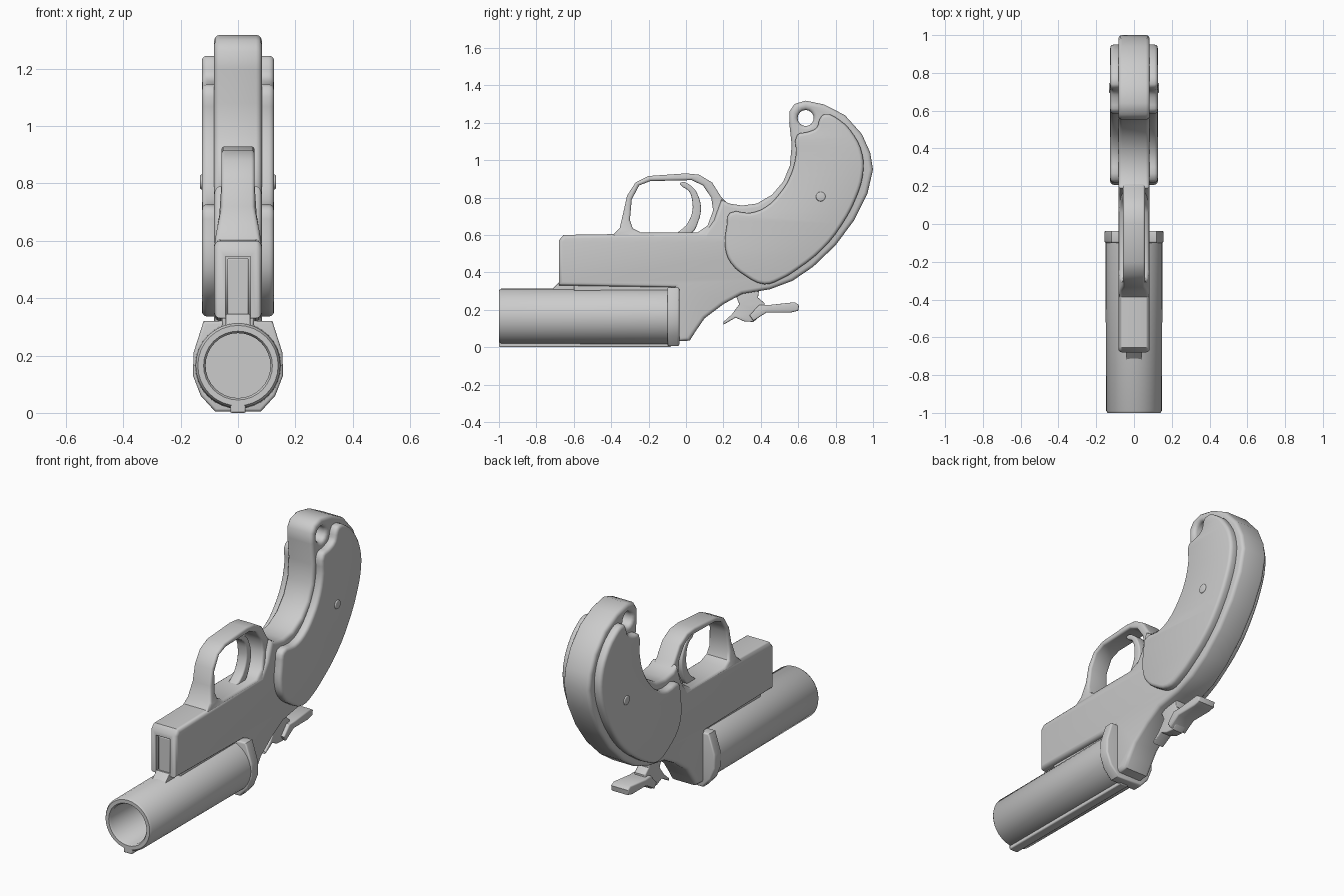
import bpy, bmesh, math
from mathutils import Vector

if "Cube" in bpy.data.objects:
    bpy.data.objects.remove(bpy.data.objects["Cube"])

SIDE = (math.pi / 2, 0, math.pi / 2)   # outline in (y, z), thickness along x
FRONT = (math.pi / 2, 0, 0)            # outline in (x, z), thickness along -y


def finish(obj, angle=40):
    bpy.ops.object.select_all(action='DESELECT')
    obj.select_set(True)
    bpy.context.view_layer.objects.active = obj
    if obj.type == 'CURVE':
        bpy.ops.object.convert(target='MESH')
        obj = bpy.context.object
    bpy.ops.object.transform_apply(location=True, rotation=True, scale=True)
    bm = bmesh.new()
    bm.from_mesh(obj.data)
    bmesh.ops.remove_doubles(bm, verts=bm.verts, dist=0.0005)
    bmesh.ops.recalc_face_normals(bm, faces=bm.faces)
    bm.to_mesh(obj.data)
    bm.free()
    bpy.ops.object.shade_smooth_by_angle(angle=math.radians(angle))
    return obj


def slab(name, outlines, half, bevel, loc=(0, 0, 0), rot=SIDE, smooth=False):
    """Filled outline (later outlines are holes) with rounded rims."""
    cu = bpy.data.curves.new(name, 'CURVE')
    cu.dimensions, cu.fill_mode = '2D', 'BOTH'
    cu.extrude, cu.bevel_depth = half - bevel, bevel
    cu.offset, cu.bevel_resolution, cu.resolution_u = -bevel, 2, 3
    for pts in outlines:
        sp = cu.splines.new('BEZIER' if smooth else 'POLY')
        if smooth:
            sp.bezier_points.add(len(pts) - 1)
            for bp, (a, b) in zip(sp.bezier_points, pts):
                bp.co = (a, b, 0)
                bp.handle_left_type = bp.handle_right_type = 'AUTO'
        else:
            sp.points.add(len(pts) - 1)
            for p, (a, b) in zip(sp.points, pts):
                p.co = (a, b, 0, 1)
        sp.use_cyclic_u = True
    obj = bpy.data.objects.new(name, cu)
    bpy.context.collection.objects.link(obj)
    obj.location, obj.rotation_euler = loc, rot
    return finish(obj)


def box(name, lo, hi, bevel=0.006):
    lo, hi = Vector(lo), Vector(hi)
    bpy.ops.mesh.primitive_cube_add(size=1, location=(lo + hi) / 2)
    obj = bpy.context.object
    obj.name, obj.scale = name, hi - lo
    bpy.ops.object.transform_apply(scale=True)
    if bevel:
        m = obj.modifiers.new('Bevel', 'BEVEL')
        m.width, m.segments = bevel, 2
    return finish(obj)


def circle(cy, cz, r, n):
    return [(cy + r * math.cos(2 * math.pi * i / n), cz + r * math.sin(2 * math.pi * i / n)) for i in range(n)]


# Barrel: hollow lathe along y
bm = bmesh.new()
profile = [(0, -0.2), (0.113, -0.2), (0.113, -0.99), (0.12, -1), (0.14, -1), (0.148, -0.988), (0.151, -0.09), (0, -0.09)]
vs = [bm.verts.new((r, y, 0.165)) for r, y in profile]
es = [bm.edges.new(p) for p in zip(vs, vs[1:])]
bmesh.ops.spin(bm, geom=vs + es, cent=(0, 0, 0.165), axis=(0, 1, 0), angle=2 * math.pi, steps=32)
me = bpy.data.meshes.new('barrel')
bm.to_mesh(me)
bm.free()
barrel = bpy.data.objects.new('barrel', me)
bpy.context.collection.objects.link(barrel)
finish(barrel)
box('barrel_rib', (-0.027, -1, 0), (0.027, -0.08, 0.035))

# Breech plate behind the barrel
half_plate = [(0.08, 0.005), (0.13, 0.06), (0.157, 0.13), (0.155, 0.21), (0.12, 0.32)]
slab('breech_plate', [half_plate + [(-x, z) for x, z in reversed(half_plate)]], 0.032, 0.01, loc=(0, -0.068, 0), rot=FRONT)

# Frame and grip spine in one silhouette with the lanyard hole
frame_outline = [
    (-0.68, 0.33), (-0.68, 0.57), (-0.655, 0.60), (0.1, 0.612), (0.15, 0.68), (0.19, 0.79), (0.23, 0.768),
    (0.3, 0.757), (0.38, 0.768), (0.46, 0.815), (0.52, 0.885), (0.555, 0.97), (0.565, 1.08),
    (0.552, 1.2), (0.553, 1.26), (0.58, 1.30), (0.64, 1.318), (0.74, 1.297), (0.85, 1.24),
    (0.94, 1.14), (0.985, 1.04), (1.0, 0.95), (0.97, 0.82), (0.9, 0.68), (0.8, 0.545), (0.68, 0.43),
    (0.57, 0.355), (0.45, 0.31), (0.3, 0.285), (0.2, 0.23), (0.1, 0.155), (0.055, 0.09),
    (0.02, 0.035), (-0.06, 0.03), (-0.06, 0.32)]
frame = slab('frame', [frame_outline, circle(0.64, 1.225, 0.043, 16)], 0.083, 0.02)

# Slot in the nose of the frame, with the hinge bar inside
cutter = box('slot_cutter', (-0.044, -0.75, 0.25), (0.044, -0.5, 0.545), 0)
cutter.hide_render = True
cutter.hide_set(True)
cut = frame.modifiers.new('Slot', 'BOOLEAN')
cut.operation, cut.object, cut.solver = 'DIFFERENCE', cutter, 'EXACT'
box('hinge_bar', (-0.037, -0.67, 0.3), (0.037, -0.45, 0.54))
slab('hinge_lug', [[(-0.72, 0.305), (-0.68, 0.345), (-0.5, 0.345), (-0.5, 0.305)]], 0.043, 0.004)
box('under_frame_strip', (-0.055, -0.6, 0.3), (0.055, -0.04, 0.335))

# Trigger guard: loop that widens where it meets the frame
guard_outer = [
    (-0.40, 0.59), (-0.355, 0.635), (-0.335, 0.72), (-0.315, 0.81), (-0.27, 0.88), (-0.2, 0.915),
    (0.0, 0.929), (0.07, 0.922), (0.14, 0.88), (0.19, 0.80), (0.24, 0.75), (0.2, 0.59)]
guard_inner = [
    (-0.30, 0.68), (-0.29, 0.79), (-0.25, 0.865), (-0.19, 0.888), (0.03, 0.893), (0.09, 0.865),
    (0.135, 0.80), (0.145, 0.73), (0.115, 0.65), (0.06, 0.612), (-0.24, 0.612), (-0.285, 0.635)]
guard = slab('trigger_guard', [guard_outer, guard_inner], 0.058, 0.012)
for v in guard.data.vertices:
    v.co.x *= 1 + 0.4 * max(0, min(1, (0.72 - v.co.z) / 0.12))
# Clear the frame out of the rear of the finger opening
hole = slab('finger_cutter', [guard_inner], 0.3, 0)
hole.hide_render = True
hole.hide_set(True)
cut = frame.modifiers.new('Finger_opening', 'BOOLEAN')
cut.operation, cut.object, cut.solver = 'DIFFERENCE', hole, 'EXACT'

# Trigger
slab('trigger', [[
    (-0.05, 0.59), (0.03, 0.61), (0.065, 0.67), (0.08, 0.74), (0.065, 0.81), (0.03, 0.86), (-0.03, 0.88),
    (-0.03, 0.868), (0.015, 0.835), (0.035, 0.77), (0.03, 0.71), (0.0, 0.65)]], 0.03, 0.008, smooth=True)

# Grip panels and their screws, both sides
panel = [
    (0.21, 0.53), (0.218, 0.65), (0.235, 0.718), (0.34, 0.717), (0.42, 0.745), (0.50, 0.82), (0.56, 0.92),
    (0.588, 1.03), (0.595, 1.135), (0.65, 1.15), (0.70, 1.175), (0.715, 1.22), (0.74, 1.245), (0.82, 1.215),
    (0.90, 1.13), (0.943, 1.03), (0.947, 0.93), (0.91, 0.80), (0.83, 0.65), (0.73, 0.525),
    (0.6, 0.42), (0.50, 0.36), (0.42, 0.336), (0.32, 0.38), (0.24, 0.45)]
for side, s in (('right', 1), ('left', -1)):
    slab('grip_panel_' + side, [panel], 0.03, 0.018, loc=(0.096 * s, 0, 0), smooth=True)
    slab('grip_screw_' + side, [circle(0.72, 0.805, 0.026, 12)], 0.01, 0.005, loc=(0.122 * s, 0, 0))

# Barrel release latch: body with nose, and wide thumb tail
slab('latch_body', [[
    (0.2, 0.12), (0.2, 0.135), (0.245, 0.175), (0.285, 0.23), (0.26, 0.29), (0.39, 0.30), (0.385, 0.265),
    (0.42, 0.235), (0.42, 0.185), (0.36, 0.135), (0.31, 0.138), (0.265, 0.158)]], 0.035, 0.006)
slab('latch_tail', [[
    (0.36, 0.14), (0.34, 0.17), (0.39, 0.225), (0.44, 0.225), (0.58, 0.24), (0.605, 0.225),
    (0.6, 0.195), (0.56, 0.185), (0.43, 0.185)]], 0.055, 0.008)
